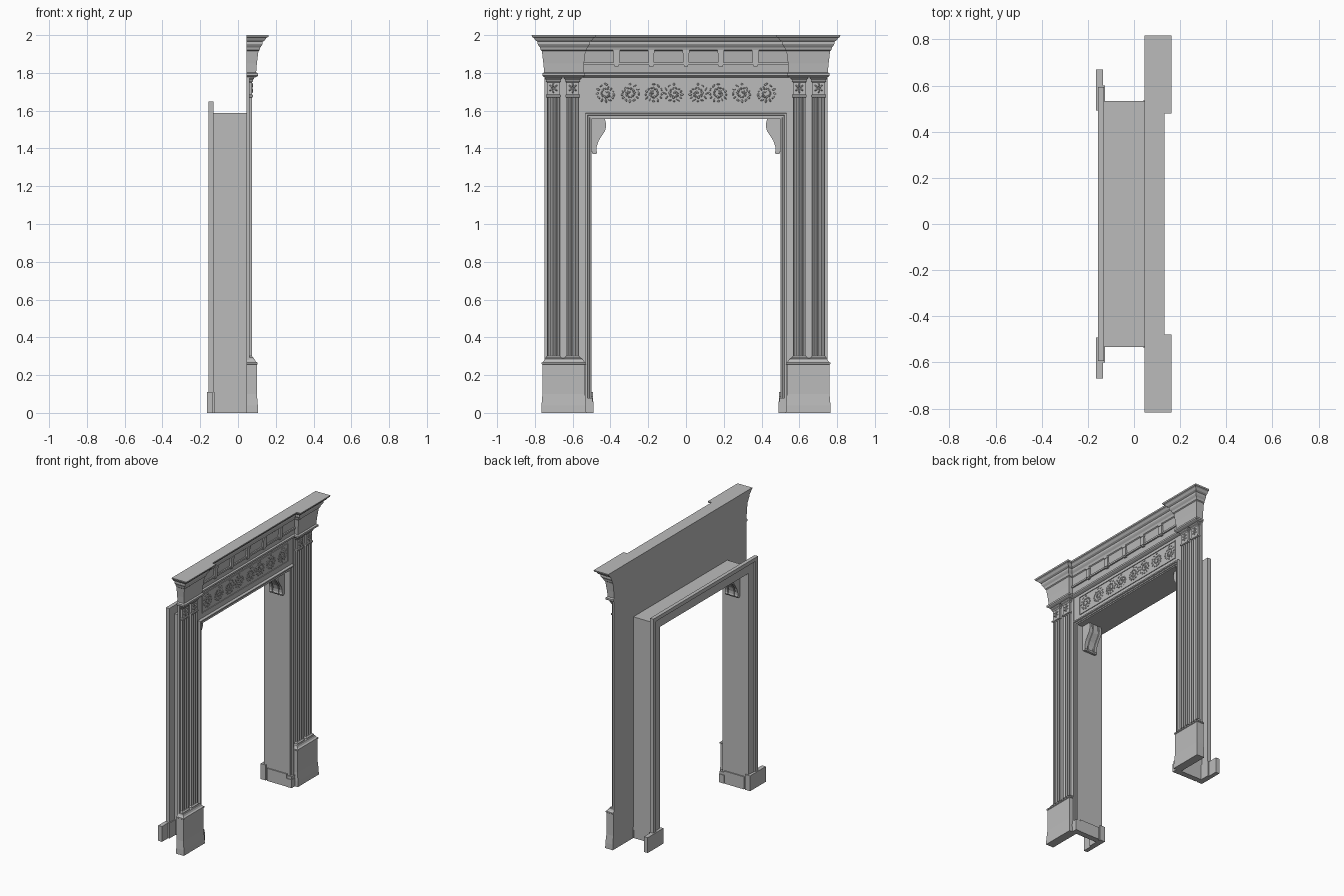
import bpy, bmesh, math, random
from mathutils import Vector, Matrix

cube = bpy.data.objects.get("Cube")
if cube:
    bpy.data.objects.remove(cube, do_unlink=True)
random.seed(4)

stone = bpy.data.materials.new("grey_stone")
stone.use_nodes = True
GREY = (0.5, 0.5, 0.5, 1)
stone.diffuse_color = GREY
stone.node_tree.nodes["Principled BSDF"].inputs["Base Color"].default_value = GREY

BACK = 0.045      # plane of the wall behind the facade
HALF = 0.5        # half width of the opening
HEAD = 1.555      # height of the opening


def finish(name, bm, mirror=False, smooth=False):
    bmesh.ops.recalc_face_normals(bm, faces=bm.faces[:])
    mesh = bpy.data.meshes.new(name)
    bm.to_mesh(mesh)
    bm.free()
    mesh.materials.append(stone)
    ob = bpy.data.objects.new(name, mesh)
    bpy.context.scene.collection.objects.link(ob)
    if mirror:
        mod = ob.modifiers.new("other_side", 'MIRROR')
        mod.use_axis = (False, True, False)
        mod.use_mirror_merge = False
    if smooth:
        for p in mesh.polygons:
            p.use_smooth = True
    return ob


def add_box(bm, x0, x1, y0, y1, z0, z1):
    m = Matrix.Translation(((x0 + x1) / 2, (y0 + y1) / 2, (z0 + z1) / 2))
    m = m @ Matrix.Diagonal((x1 - x0, y1 - y0, z1 - z0, 1))
    bmesh.ops.create_cube(bm, size=1, matrix=m)


def boxes(name, dims, mirror=False):
    bm = bmesh.new()
    for d in dims:
        add_box(bm, *d)
    return finish(name, bm, mirror)


def add_prism(bm, outline, place, a, b):
    """Extrude a flat outline between depths a and b."""
    ends = [[bm.verts.new(place(p, q, d)) for p, q in outline] for d in (a, b)]
    bm.faces.new(ends[0])
    bm.faces.new(ends[1])
    n = len(outline)
    for i in range(n):
        j = (i + 1) % n
        bm.faces.new((ends[0][i], ends[0][j], ends[1][j], ends[1][i]))


def sweep(name, path, profile, place, closed_profile, mirror=False):
    """Mitred sweep; profile pairs are (outward offset, depth)."""
    pts = [Vector(p) for p in path]
    normals = []
    for a, b in zip(pts, pts[1:]):
        d = (b - a).normalized()
        normals.append(Vector((d.y, -d.x)))
    bm = bmesh.new()
    grid = []
    for i, p in enumerate(pts):
        n1, n2 = normals[max(i - 1, 0)], normals[min(i, len(normals) - 1)]
        m = (n1 + n2) / (1 + n1.dot(n2))
        grid.append([bm.verts.new(place(*(p + m * d), c)) for d, c in profile])
    rows, cols = len(grid), len(profile)
    for i in range(rows - (1 if closed_profile else 0)):
        for k in range(cols - (0 if closed_profile else 1)):
            r, c = (i + 1) % rows, (k + 1) % cols
            bm.faces.new((grid[i][k], grid[r][k], grid[r][c], grid[i][c]))
    if closed_profile:
        caps = [grid[0], grid[-1]]
    else:
        caps = [[g[0] for g in grid], [g[-1] for g in grid]]
    for cap in caps:
        bm.faces.new(cap)
    return finish(name, bm, mirror)


def plan(x, y, z):
    return (x, y, z)


def elevation(y, z, x):
    return (x, y, z)


def moulded_block(name, y0, y1, front, profile):
    path = [(BACK, y0), (front, y0), (front, y1), (BACK, y1)]
    return sweep(name, path, profile, plan, False, True)


# Facade slab
boxes("facade_piers", [(BACK, 0.055, HALF, 0.75, 0, 1.79)], True)
boxes("facade_head", [(BACK, 0.055, -HALF, HALF, HEAD, 1.79)])

# Entablature and cornice, breaking forward over the pilasters
steps = [(0.10, -0.755), (0.10, -0.54), (0.07, -0.54)]
half_path = [(BACK, -0.755)] + steps
path = half_path + [(x, -y) for x, y in reversed(half_path)]
cornice = [(-0.012, 1.775), (0.0, 1.78), (0.006, 1.785), (0.006, 1.797), (-0.004, 1.803),
           (0.0, 1.85), (0.008, 1.915), (0.014, 1.92), (0.018, 1.935), (0.026, 1.945),
           (0.03, 1.952), (0.03, 1.965), (0.042, 1.972), (0.05, 1.985), (0.06, 1.99),
           (0.062, 2.0)]
sweep("entablature", path, cornice, plan, False)
boxes("frieze_band", [(0.06, 0.08, -0.54, 0.54, 1.843, 1.855)])
bm = bmesh.new()
for i in range(-2, 3):
    y = i * 0.184
    add_box(bm, 0.06, 0.086, y - 0.015, y + 0.015, 1.845, 1.92)
    add_box(bm, 0.06, 0.089, y - 0.018, y + 0.018, 1.905, 1.92)
    add_box(bm, 0.06, 0.083, y - 0.011, y + 0.011, 1.835, 1.846)
finish("frieze_blocks", bm)

# Plinths with moulded tops
moulded_block("plinth", 0.534, 0.76, 0.10,
              [(0.006, 0), (0.005, 0.04), (0, 0.1), (0, 0.255), (0.004, 0.258), (0.004, 0.266),
               (-0.006, 0.272), (-0.012, 0.285), (-0.025, 0.29)])
boxes("pilaster_backing", [(BACK, 0.06, 0.545, 0.75, 0.27, 1.785)], True)

# Fluted pilasters, their bases and capitals
bm = bmesh.new()
caps = bmesh.new()
for yc in (0.6, 0.702):
    half, front, flutes = 0.034, 0.074, 3
    pitch = 2 * half / flutes
    outline = [(BACK, yc - half)]
    for f in range(flutes):
        mid = yc - half + pitch * (f + 0.5)
        outline.append((front, mid - pitch / 2 + 0.0005))
        for s in range(7):
            a = math.pi * s / 6
            outline.append((front - 0.01 * math.sin(a), mid - 0.008 * math.cos(a)))
        outline.append((front, mid + pitch / 2 - 0.0005))
    outline.append((BACK, yc + half))
    add_prism(bm, outline, plan, 0.28, 1.68)
    moulded_block("pilaster_base", yc - half, yc + half, 0.074,
                  [(0.014, 0.27), (0.014, 0.28), (0.008, 0.285), (0.008, 0.292), (0, 0.3)])
    moulded_block("pilaster_capital", yc - half, yc + half, 0.074,
                  [(0, 1.67), (0.005, 1.673), (0.005, 1.682), (0, 1.686), (0, 1.75),
                   (0.006, 1.758), (0.006, 1.765), (0.012, 1.772), (0.012, 1.785)])
    # Small leaf rosette on the capital
    for k in range(6):
        a = k * math.tau / 6
        m = Matrix.Translation((0.074, yc + 0.013 * math.sin(a), 1.72 + 0.017 * math.cos(a)))
        m = m @ Matrix.Rotation(-a, 4, 'X') @ Matrix.Diagonal((0.006, 0.005, 0.012, 1))
        bmesh.ops.create_icosphere(caps, subdivisions=1, radius=1, matrix=m)
finish("fluted_pilasters", bm, True)
finish("capital_leaves", caps, True, True)

# Moulded architrave around the opening
opening = [(HALF, 0), (HALF, HEAD), (-HALF, HEAD), (-HALF, 0)]
sweep("architrave", opening,
      [(0, 0.03), (0, 0.062), (0.008, 0.062), (0.01, 0.067), (0.019, 0.067), (0.022, 0.075),
       (0.031, 0.075), (0.033, 0.055), (0.033, 0.03)], elevation, True)
boxes("architrave_foot", [(0.04, 0.082, 0.49, 0.536, 0, 0.06),
                          (0.04, 0.079, 0.494, 0.535, 0.06, 0.08)], True)

# Deep lining of the opening and casing on the back
sweep("opening_lining", opening,
      [(0, -0.135), (0, 0.05), (0.033, 0.05), (0.033, -0.135)], elevation, True)
sweep("back_casing", opening,
      [(0, -0.13), (0, -0.145), (0.06, -0.148), (0.066, -0.157), (0.093, -0.157),
       (0.093, -0.13)], elevation, True)
boxes("lining_skirting", [(-0.115, 0.042, 0.492, 0.51, 0, 0.09)], True)
boxes("casing_foot", [(-0.165, -0.125, 0.492, 0.6, 0, 0.11),
                      (-0.165, -0.135, 0.595, 0.67, 0, 0.11)], True)

# Scrolled corner brackets with raised ribs
scroll = [(0.505, 1.56), (0.432, 1.56), (0.425, 1.54), (0.423, 1.515), (0.43, 1.49),
          (0.447, 1.465), (0.463, 1.44), (0.473, 1.41), (0.474, 1.39), (0.471, 1.38),
          (0.476, 1.37), (0.486, 1.37), (0.491, 1.38), (0.505, 1.41)]
bm = bmesh.new()
add_prism(bm, [(min(y + 0.007, 0.505), z) for y, z in scroll], elevation, -0.08, 0.02)
for x in (-0.08, -0.05, -0.03, 0.0):
    add_prism(bm, scroll, elevation, x, x + 0.02)
finish("corner_brackets", bm, True)

# Frieze panel with border and scrolling leaf relief
Y, Z0, Z1, T = 0.487, 1.622, 1.757, 0.006
boxes("panel_border", [(0.05, 0.06, -Y, Y, Z0, Z0 + T), (0.05, 0.06, -Y, Y, Z1 - T, Z1),
                       (0.05, 0.06, -Y, T - Y, Z0, Z1), (0.05, 0.06, Y - T, Y, Z0, Z1)])
bm = bmesh.new()
for yc in (0.06, 0.175, 0.30, 0.42):
    side = random.choice((-1, 1))
    for k in range(26):
        a = k * 0.5
        r = 0.008 + 0.0019 * k
        turn = random.uniform(0, math.pi)
        m = Matrix.Translation((0.055, yc + side * r * math.sin(a), 1.69 + 0.9 * r * math.cos(a)))
        m = m @ Matrix.Rotation(turn, 4, 'X')
        m = m @ Matrix.Diagonal((0.005, random.uniform(0.003, 0.006), random.uniform(0.006, 0.012), 1))
        bmesh.ops.create_icosphere(bm, subdivisions=1, radius=1, matrix=m)
finish("panel_leaf_relief", bm, True, True)
